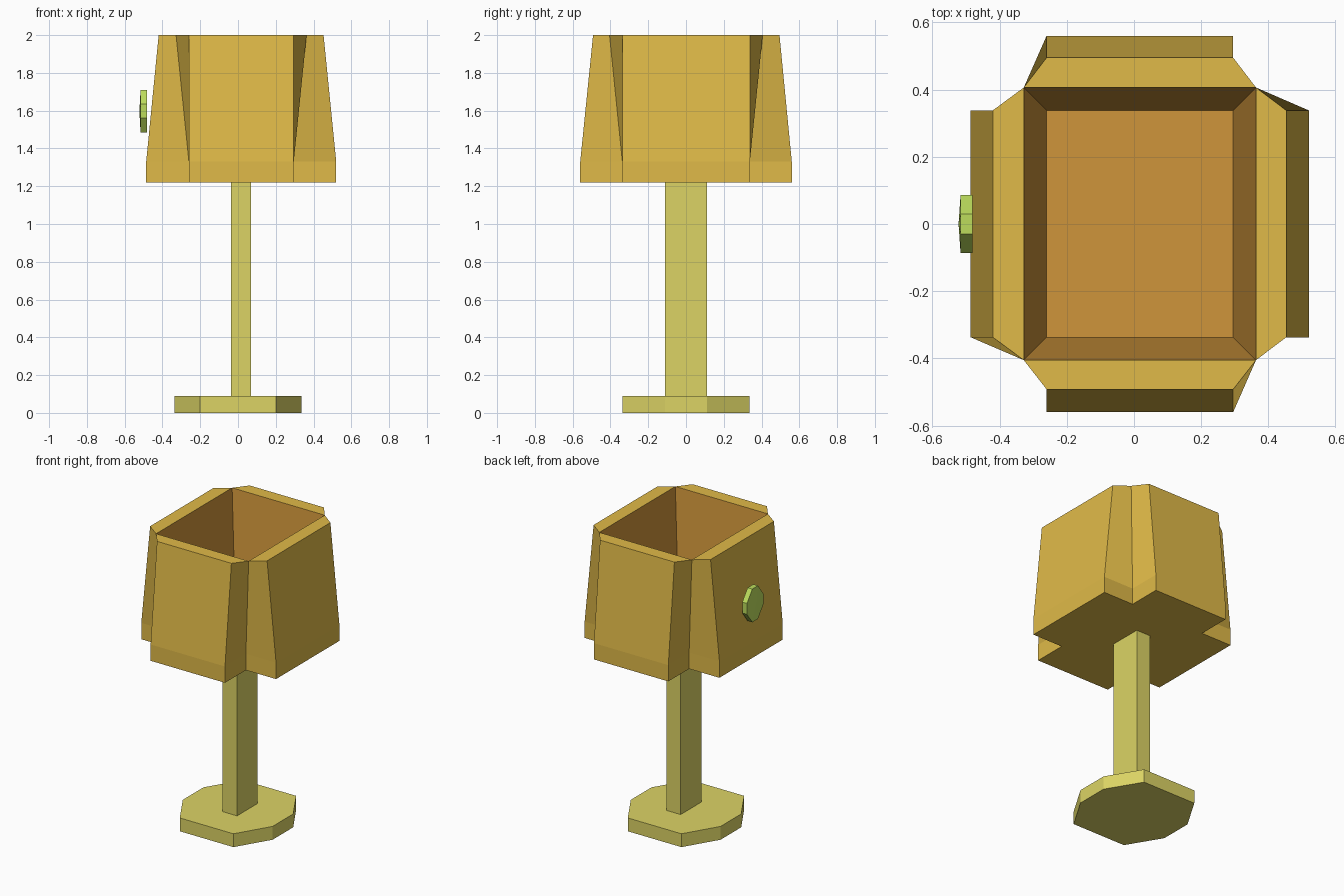
import bpy, bmesh

if "Cube" in bpy.data.objects:
    bpy.data.objects.remove(bpy.data.objects["Cube"])


def srgb(r, g, b):
    f = lambda c: c / 12.92 if c <= 0.04045 else ((c + 0.055) / 1.055) ** 2.4
    return (f(r / 255), f(g / 255), f(b / 255), 1.0)


def material(name, rgb):
    m = bpy.data.materials.new(name)
    m.diffuse_color = srgb(*rgb)
    m.use_nodes = True
    m.node_tree.nodes["Principled BSDF"].inputs["Base Color"].default_value = m.diffuse_color
    return m


golden = material("golden fabric", (224, 186, 72))
amber = material("amber lining", (207, 149, 59))
olive = material("pale olive", (220, 212, 101))
green = material("switch green", (188, 220, 92))


def make(name, verts, faces, mat, fix=False):
    me = bpy.data.meshes.new(name)
    me.from_pydata(verts, [], faces)
    if fix:
        bm = bmesh.new()
        bm.from_mesh(me)
        bmesh.ops.recalc_face_normals(bm, faces=bm.faces)
        bm.to_mesh(me)
        bm.free()
    me.materials.append(mat)
    ob = bpy.data.objects.new(name, me)
    bpy.context.collection.objects.link(ob)
    return ob


def sides(n, lo, hi):
    """Ring of quads joining two loops of n vertices."""
    return [(lo + i, lo + (i + 1) % n, hi + (i + 1) % n, hi + i) for i in range(n)]


def prism(name, ring, z0, z1, mat):
    n = len(ring)
    verts = [(x, y, z) for z in (z0, z1) for x, y in ring]
    return make(name, verts, sides(n, 0, n) + [tuple(range(n))[::-1], tuple(range(n, 2 * n))], mat, True)


def octagon(a, a1, b, b1):
    return [(a1, -b), (a, -b1), (a, b1), (a1, b), (-a1, b), (-a, b1), (-a, -b1), (-a1, -b)]


# Foot and stem
prism("foot", octagon(0.335, 0.2, 0.335, 0.11), 0, 0.09, olive)
prism("stem", [(-0.037, -0.11), (0.07, -0.11), (0.07, 0.11), (-0.037, 0.11)], 0.09, 1.22, olive)

# Lampshade: cross-shaped plan, tapering towards the rim
X0, X1, Y0, Y1 = -0.26, 0.295, -0.337, 0.338


def cross(l, r, f, b, spread):
    """Four arm edges, each followed by the inner corner, counter-clockwise."""
    return [(r, Y0), (r, Y1), (X1 + spread, Y1 + spread),
            (X1, b), (X0, b), (X0 - spread, Y1 + spread),
            (l, Y1), (l, Y0), (X0 - spread, Y0 - spread),
            (X0, f), (X1, f), (X1 + spread, Y0 - spread)]


wide = cross(-0.486, 0.52, -0.56, 0.56, 0)
narrow = cross(-0.42, 0.453, -0.492, 0.495, 0.068)
verts = [(x, y, z) for ring, z in ((wide, 1.22), (wide, 1.33), (narrow, 2.0)) for x, y in ring]
faces = sides(12, 0, 12) + sides(12, 12, 24) + [tuple(range(11, -1, -1))]
faces += [(24 + i, 25 + i, 26 + i, 24 + (i - 1) % 12) for i in (0, 3, 6, 9)]  # rim
make("lampshade", verts, faces, golden)

# Lining: floor and four sloping inner walls
floor = [wide[i] for i in (2, 5, 8, 11)]
mouth = [narrow[i] for i in (2, 5, 8, 11)]
verts = [(x, y, 1.33) for x, y in floor] + [(x, y, 2.0) for x, y in mouth]
make("shade_lining", verts, [f[::-1] for f in sides(4, 0, 4)] + [(0, 1, 2, 3)], amber)

# Switch knob on the left side, with a slightly domed face
ring = octagon(0.087, 0.03, 0.112, 0.037)
verts = [(x, y, 1.597 + z) for x in (-0.481, -0.516) for y, z in ring] + [(-0.522, 0, 1.597)]
faces = sides(8, 0, 8) + [tuple(range(8))] + [(8 + i, 8 + (i + 1) % 8, 16) for i in range(8)]
make("switch_knob", verts, faces, green, True)
